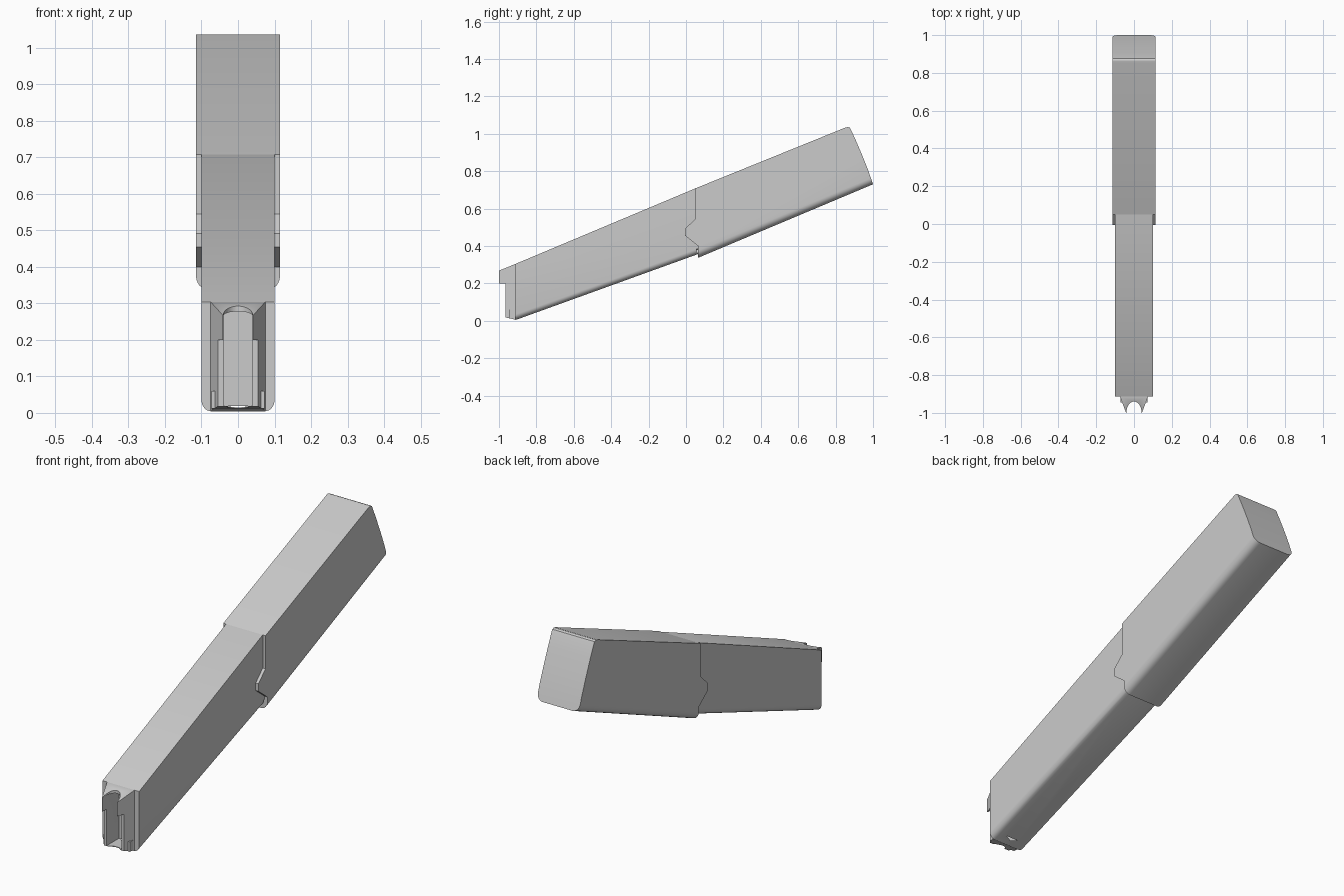
import bpy, bmesh, math
from mathutils import Vector

if "Cube" in bpy.data.objects:
    bpy.data.objects.remove(bpy.data.objects["Cube"])


def prism(name, profile, half, width_at=None, rounded=None, radius=0.0):
    """Extrude a (y, z) side profile across x; optionally taper and round one long edge pair."""
    bm = bmesh.new()
    sides = []
    for s in (-1, 1):
        sides.append([bm.verts.new((s * (width_at(y) if width_at else half), y, z))
                      for y, z in profile])
    n = len(profile)
    bm.faces.new(sides[0])
    bm.faces.new(sides[1][::-1])
    for i in range(n):
        j = (i + 1) % n
        bm.faces.new((sides[0][j], sides[0][i], sides[1][i], sides[1][j]))
    bmesh.ops.recalc_face_normals(bm, faces=bm.faces)
    if rounded is not None:
        edges = [bm.edges.get((v[rounded], v[(rounded + 1) % n])) for v in sides]
        bmesh.ops.bevel(bm, geom=edges, offset=radius, segments=6, profile=0.5, affect='EDGES')
    return finish(name, bm)


def column(name, outline, extrude):
    """Extrude a closed outline of 3D points along a vector."""
    bm = bmesh.new()
    face = bm.faces.new([bm.verts.new(p) for p in outline])
    out = bmesh.ops.extrude_face_region(bm, geom=[face])
    bmesh.ops.translate(bm, vec=Vector(extrude),
                        verts=[g for g in out['geom'] if isinstance(g, bmesh.types.BMVert)])
    bmesh.ops.recalc_face_normals(bm, faces=bm.faces)
    return finish(name, bm)


def finish(name, bm):
    mesh = bpy.data.meshes.new(name)
    bm.to_mesh(mesh)
    bm.free()
    ob = bpy.data.objects.new(name, mesh)
    bpy.context.collection.objects.link(ob)
    return ob


def activate(ob):
    bpy.ops.object.select_all(action='DESELECT')
    ob.select_set(True)
    bpy.context.view_layer.objects.active = ob


# Narrow lower body, tucked into the sleeve
body = prism("lower_body", [(-0.912, 0.004), (0.065, 0.357), (0.2, 0.406), (0.2, 0.70),
                            (0.05, 0.708), (-0.912, 0.304)], 0.1, rounded=0, radius=0.028)

# Wider upper sleeve with stepped front edge and slightly bowed end
sleeve = prism("upper_sleeve", [(0.065, 0.337), (1.0, 0.73), (0.972, 0.81), (0.942, 0.885),
                                (0.91, 0.96), (0.882, 1.022), (0.876, 1.032), (0.866, 1.036),
                                (0.852, 1.033), (0.05, 0.708), (0.05, 0.545), (-0.005, 0.492),
                                (-0.005, 0.455), (0.065, 0.40)],
               0.115, rounded=0, radius=0.035)

# Tapered mouth with overhanging lips
mouth = prism("mouth_lips", [(-1.0, 0.268), (-1.0, 0.2), (-0.965, 0.2), (-0.965, 0.018),
                             (-0.912, 0.006), (-0.88, 0.03), (-0.88, 0.30), (-0.912, 0.304)],
              0.075, width_at=lambda y: 0.042 + (y + 1.0) * 0.033 / 0.088)

# Small foot block at the bottom of the mouth
foot = prism("mouth_foot", [(-0.945, 0.06), (-0.945, 0.012), (-0.9, 0.009), (-0.9, 0.06)], 0.072)

# Cutters: arched cavity and curved notch in the roof and floor
arch = [(0.04 * math.cos(a), -1.1, 0.266 + 0.012 * math.sin(a))
        for a in (math.pi * k / 12 for k in range(13))]
cavity = column("cavity_cutter", arch + [(-0.04, -1.1, 0.02), (0, -1.1, 0.014), (0.04, -1.1, 0.02)],
                (0, 0.23, 0))
notch = column("notch_cutter", [(0.0405 * math.cos(a), -1.0 + 0.06 * math.sin(a), -0.2)
                                for a in (2 * math.pi * k / 32 for k in range(32))], (0, 0, 0.8))
for ob in (body, mouth, foot):
    for cutter in (cavity, notch):
        if ob is body and cutter is notch:
            continue
        mod = ob.modifiers.new("cut", 'BOOLEAN')
        mod.operation = 'DIFFERENCE'
        mod.solver = 'EXACT'
        mod.object = cutter
        activate(ob)
        bpy.ops.object.modifier_apply(modifier=mod.name)
for cutter in (cavity, notch):
    bpy.data.objects.remove(cutter)

for ob in (body, sleeve, mouth, foot):
    activate(ob)
    bpy.ops.object.shade_smooth_by_angle(angle=math.radians(30))
